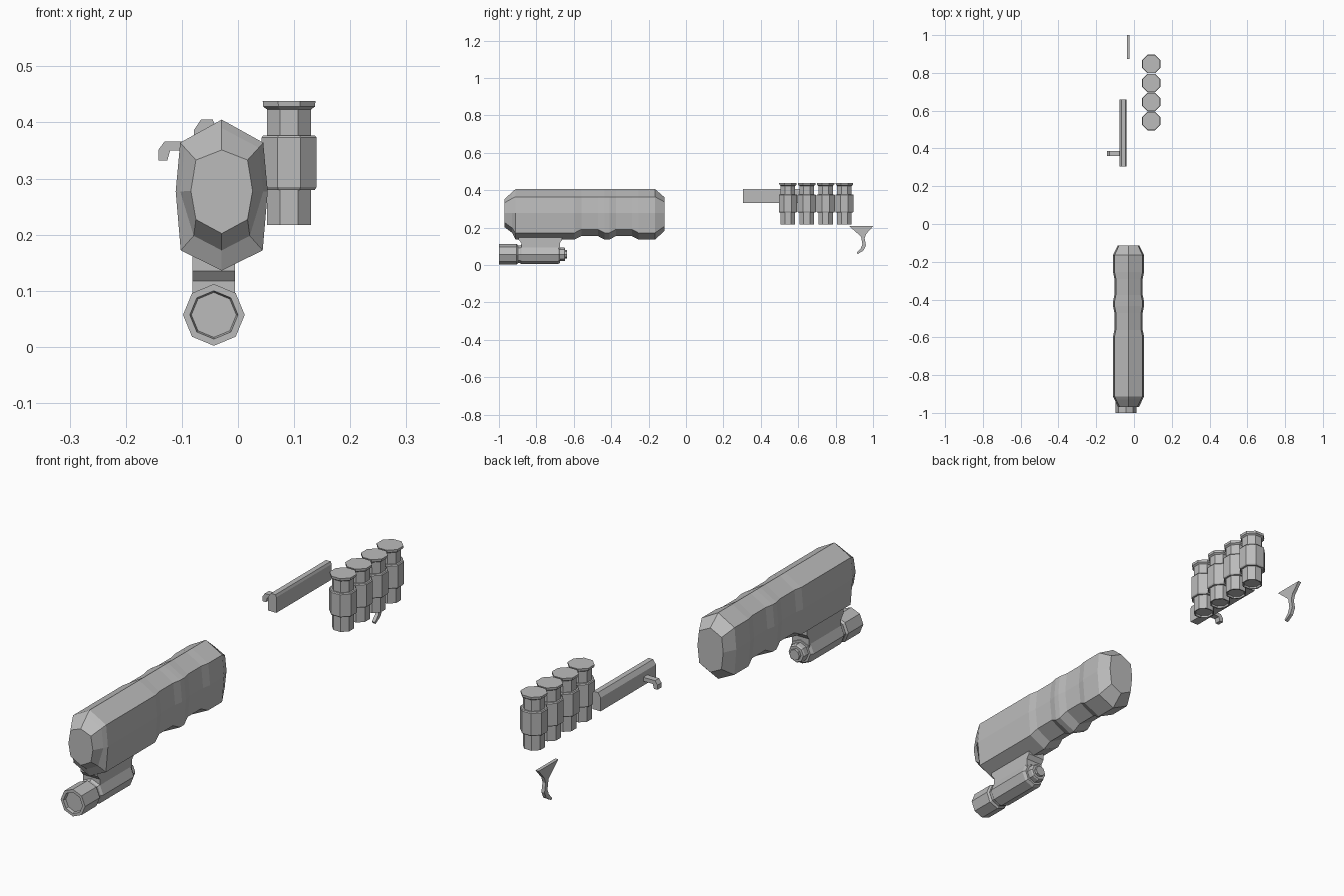
import bpy, bmesh, math
from mathutils import Vector

if "Cube" in bpy.data.objects:
    bpy.data.objects.remove(bpy.data.objects["Cube"], do_unlink=True)

grey = bpy.data.materials.new("plain_grey")
grey.use_nodes = True
GREY = (0.5, 0.5, 0.5, 1)
grey.diffuse_color = GREY
grey.node_tree.nodes["Principled BSDF"].inputs["Base Color"].default_value = GREY


def loft(name, rings):
    """Skin a list of equal-length closed rings and cap both ends."""
    bm = bmesh.new()
    loops = [[bm.verts.new(p) for p in ring] for ring in rings]
    for a, b in zip(loops, loops[1:]):
        for i in range(len(a)):
            j = (i + 1) % len(a)
            bm.faces.new((a[i], a[j], b[j], b[i]))
    bm.faces.new(loops[0])
    bm.faces.new(loops[-1])
    bmesh.ops.recalc_face_normals(bm, faces=bm.faces)
    mesh = bpy.data.meshes.new(name)
    bm.to_mesh(mesh)
    bm.free()
    mesh.materials.append(grey)
    obj = bpy.data.objects.new(name, mesh)
    bpy.context.collection.objects.link(obj)
    return obj


def turned(name, profile, centre, axis, turn):
    """Eight-sided turned part; profile holds (radius, position on axis)."""
    rings = []
    for r, t in profile:
        ring = []
        for k in range(8):
            ang = math.tau * (k + turn) / 8
            u, v = r * math.cos(ang), r * math.sin(ang)
            off = Vector((u, t, v)) if axis == "Y" else Vector((u, v, t))
            ring.append(Vector(centre) + off)
        rings.append(ring)
    return loft(name, rings)


def extruded_x(name, outline, x0, x1):
    return loft(name, [[(x, y, z) for y, z in outline] for x in (x0, x1)])


def extruded_y(name, outline, y0, y1):
    return loft(name, [[(x, y, z) for x, z in outline] for y in (y0, y1)])


# Faceted main body with finger grooves along its lower half
def body_ring(y, top, shoulder, side, lower, bottom):
    right = [shoulder, side, lower]
    pts = [(0, top)] + right + [(0, bottom)] + [(-w, z) for w, z in reversed(right)]
    return [(x - 0.029, y, z) for x, z in pts]


def grip_ring(y, groove):
    g = 0.018 * groove
    return body_ring(y, 0.405, (0.074 - g * 0.4, 0.364), (0.082 - g * 0.4, 0.277),
                     (0.073 - g * 0.4, 0.172 + g), 0.136 + g)


rings = [
    body_ring(-0.97, 0.351, (0.046, 0.333), (0.055, 0.278), (0.046, 0.227), 0.202),
    body_ring(-0.93, 0.39, (0.066, 0.355), (0.074, 0.277), (0.05, 0.198), 0.172),
]
for y, groove in [(-0.912, 0), (-0.595, 0), (-0.56, 1), (-0.47, 1), (-0.435, 0),
                  (-0.41, 0), (-0.375, 1), (-0.29, 1), (-0.255, 0), (-0.165, 0)]:
    rings.append(grip_ring(y, groove))
rings.append(body_ring(-0.115, 0.362, (0.051, 0.337), (0.058, 0.277),
                       (0.05, 0.207), 0.182))
loft("main_body", rings)

# Mount that joins the lower tube to the body
extruded_x("tube_mount", [(-0.895, 0.17), (-0.662, 0.17), (-0.662, 0.135),
                          (-0.675, 0.117), (-0.675, 0.06), (-0.88, 0.06),
                          (-0.88, 0.117), (-0.895, 0.135)], -0.081, -0.005)

# Lower tube: recessed head, neck, barrel and stepped end knob
tube_centre = (-0.043, 0, 0.057)
turned("tube_head", [(0.04, -0.988), (0.043, -1.0), (0.055, -1.0),
                     (0.055, -0.905), (0.048, -0.897)], tube_centre, "Y", 0)
turned("tube_barrel", [(0.047, -0.9), (0.047, -0.888), (0.053, -0.88),
                       (0.053, -0.685), (0.046, -0.673)], tube_centre, "Y", 0)
turned("tube_knob", [(0.037, -0.68), (0.037, -0.652), (0.033, -0.646),
                     (0.022, -0.646), (0.022, -0.635)], tube_centre, "Y", 0)

# Sliding bar with a chamfered edge and its bent handle
extruded_y("slide_bar", [(-0.078, 0.332), (-0.041, 0.332), (-0.041, 0.395),
                         (-0.045, 0.405), (-0.066, 0.405), (-0.078, 0.387)], 0.305, 0.66)
extruded_y("slide_handle", [(-0.07, 0.366), (-0.131, 0.366), (-0.142, 0.351),
                            (-0.142, 0.332), (-0.126, 0.332), (-0.121, 0.35),
                            (-0.07, 0.35)], 0.36, 0.386)

# Row of four stepped canisters
FLAT = 1 / math.cos(math.pi / 8)
canister = [(0.032, 0.224), (0.034, 0.217), (0.039, 0.217), (0.039, 0.28),
            (0.046, 0.28), (0.049, 0.285), (0.049, 0.373), (0.046, 0.377),
            (0.039, 0.377), (0.039, 0.423), (0.046, 0.428), (0.047, 0.438)]
for n in range(4):
    turned(f"canister_{n + 1}", [(r * FLAT, z) for r, z in canister],
           (0.091, 0.545 + n * 0.1007, 0), "Z", 0.5)

# Curved trigger
extruded_x("trigger", [(0.873, 0.207), (1.0, 0.207), (0.963, 0.165), (0.955, 0.142),
                       (0.962, 0.105), (0.95, 0.078), (0.918, 0.058), (0.913, 0.066),
                       (0.934, 0.088), (0.943, 0.11), (0.936, 0.152)], -0.037, -0.023)
